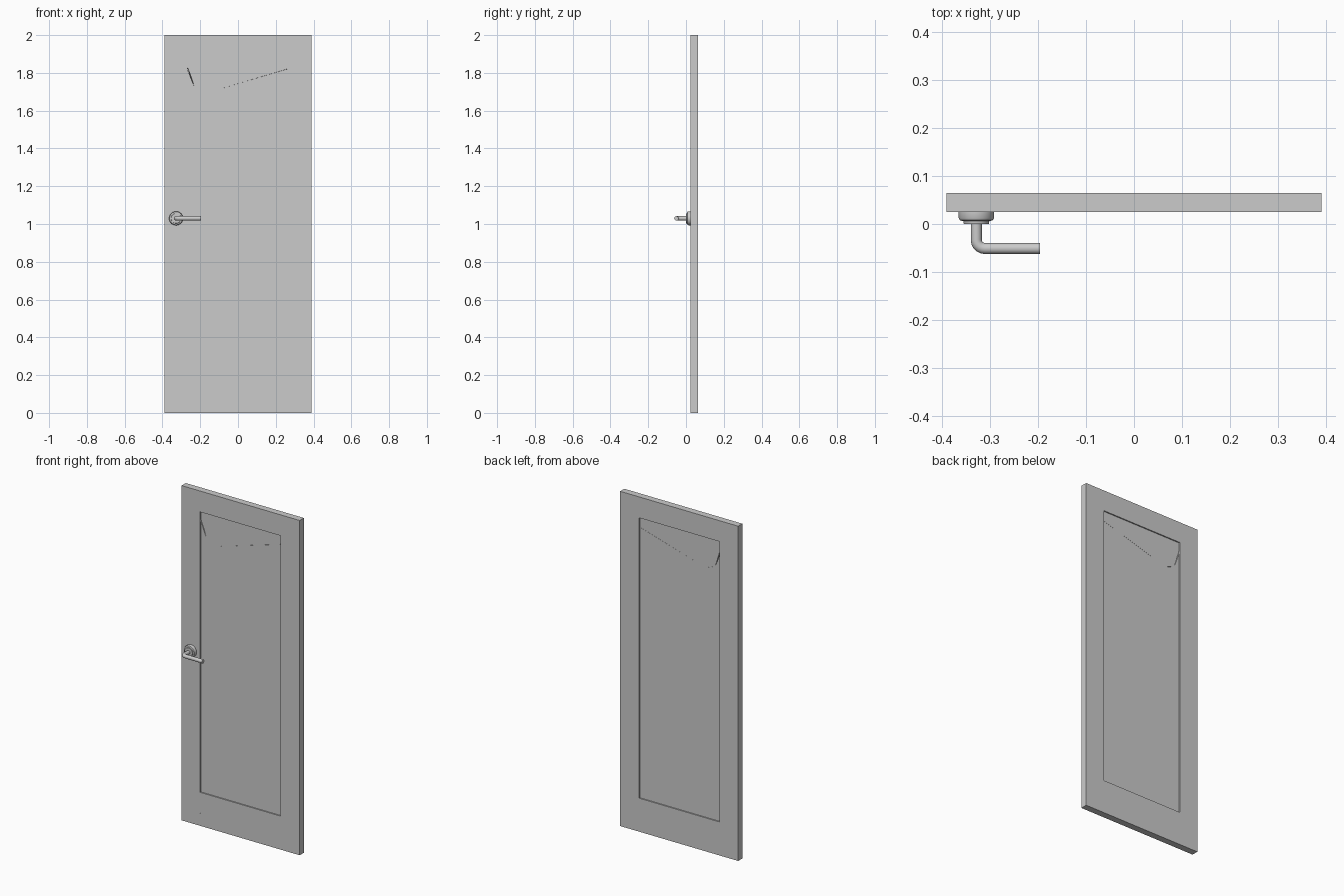
import bpy, bmesh, math

if "Cube" in bpy.data.objects:
    bpy.data.objects.remove(bpy.data.objects["Cube"])

YF, YB = 0.025, 0.0645          # front and back of the slab
HX, HZ = -0.328, 1.03           # handle axis


def make_object(name, bm):
    bmesh.ops.recalc_face_normals(bm, faces=bm.faces)
    me = bpy.data.meshes.new(name)
    bm.to_mesh(me)
    bm.free()
    ob = bpy.data.objects.new(name, me)
    bpy.context.collection.objects.link(ob)
    return ob


def smooth(ob):
    bpy.ops.object.select_all(action='DESELECT')
    ob.select_set(True)
    bpy.context.view_layer.objects.active = ob
    bpy.ops.object.shade_smooth_by_angle(angle=math.radians(35))


def boxes(name, ranges):
    bm = bmesh.new()
    for x0, x1, y0, y1, z0, z1 in ranges:
        vs = bmesh.ops.create_cube(bm, size=1)['verts']
        for v in vs:
            v.co = (x1 if v.co.x > 0 else x0, y1 if v.co.y > 0 else y0, z1 if v.co.z > 0 else z0)
    ob = make_object(name, bm)
    ob.hide_render = True
    ob.display_type = 'WIRE'
    ob.hide_set(True)
    return ob


# Crack corners: front x, z and back x, z
P = {
    'TL': (-0.39, 2, -0.39, 2), 'TR': (0.39, 2, 0.39, 2),
    'BL': (-0.39, 0, -0.39, 0), 'BR': (0.39, 0, 0.39, 0),
    'A': (-0.337, 2, -0.323, 2), 'B': (-0.228, 1.722, -0.235, 1.715),
    'C': (-0.39, 1.66, -0.39, 1.648), 'D': (-0.17, 1.693, -0.17, 1.69),
    'E': (0.39, 1.86, 0.39, 1.852), 'F': (0.003, 0.935, 0.0, 0.935),
    'G': (-0.348, 0.84, -0.37, 0.835), 'H': (-0.39, 0.853, -0.39, 0.842),
    'I': (0.22, 0.882, 0.213, 0.885), 'J': (0.39, 0.91, 0.39, 0.917),
    'K': (0.157, 0.10, 0.155, 0.10), 'L': (0.012, 0, 0.027, 0),
    'M': (0.39, 0.068, 0.39, 0.06), 'N': (-0.39, 0.33, -0.39, 0.54),
}
CELLS = {
    'top_corner': 'TL A B C', 'top': 'A TR E D B', 'middle_left': 'C B D F G H',
    'middle_right': 'D E J I F', 'left_sliver': 'H G N', 'lower': 'G F I K L BL N',
    'lower_right': 'I J M K', 'bottom_corner': 'L K M BR',
}

# Cutters: recessed panel on both sides, joint grooves on the front
DEPTH = 0.007
recess = boxes('panel_recess_cutter', [
    (-0.268, 0.264, YF - 0.03, YF + DEPTH, 0.2, 1.875),
    (-0.268, 0.264, YB - DEPTH, YB + 0.03, 0.2, 1.875)])
grooves = boxes('joint_groove_cutter', [
    (x, x + 0.003, YF - 0.02, YF + 0.004, z0, z1)
    for x, z0, z1 in ((-0.27, 0.075, 0.199), (-0.27, 1.876, 1.95),
                      (0.262, 0.135, 0.199), (0.262, 1.876, 1.99))])

# Door slab split into cracked pieces
for name, keys in CELLS.items():
    bm = bmesh.new()
    pts = [P[k] for k in keys.split()]
    front = [bm.verts.new((p[0], YF, p[1])) for p in pts]
    back = [bm.verts.new((p[2], YB, p[3])) for p in pts]
    bm.faces.new(front)
    bm.faces.new(back[::-1])
    n = len(pts)
    for i in range(n):
        j = (i + 1) % n
        bm.faces.new((front[i], back[i], back[j], front[j]))
    piece = make_object('door_piece_' + name, bm)
    for cutter in (recess, grooves):
        mod = piece.modifiers.new(cutter.name, 'BOOLEAN')
        mod.operation = 'DIFFERENCE'
        mod.solver = 'EXACT'
        mod.object = cutter

# Handle rosette: lathed stepped disc
bm = bmesh.new()
prof = [(0, YF), (0.037, YF), (0.037, 0.013), (0.0345, 0.008), (0.029, 0.006),
        (0.027, 0.006), (0.026, 0.0), (0, 0.0)]
vs = [bm.verts.new((HX + r, y, HZ)) for r, y in prof]
es = [bm.edges.new(e) for e in zip(vs, vs[1:])]
bmesh.ops.spin(bm, geom=vs + es, cent=(HX, 0, HZ), axis=(0, 1, 0),
               angle=2 * math.pi, steps=32)
bmesh.ops.remove_doubles(bm, verts=bm.verts, dist=1e-5)
smooth(make_object('handle_rosette', bm))

# Handle lever: round bar swept along a bent path
BY, R = -0.051, 0.018
path = [(HX, 0.004)]
for i in range(6):
    a = math.radians(18 * i)
    path.append((HX + R - R * math.cos(a), BY + R - R * math.sin(a)))
path.append((-0.195, BY))
cu = bpy.data.curves.new('handle_lever', 'CURVE')
cu.dimensions = '3D'
cu.bevel_depth = 0.0115
cu.bevel_resolution = 6
cu.use_fill_caps = True
sp = cu.splines.new('POLY')
sp.points.add(len(path) - 1)
for pt, (x, y) in zip(sp.points, path):
    pt.co = (x, y, HZ, 1)
lever = bpy.data.objects.new('handle_lever', cu)
bpy.context.collection.objects.link(lever)
bpy.ops.object.select_all(action='DESELECT')
lever.select_set(True)
bpy.context.view_layer.objects.active = lever
bpy.ops.object.convert(target='MESH')
smooth(bpy.context.view_layer.objects.active)
